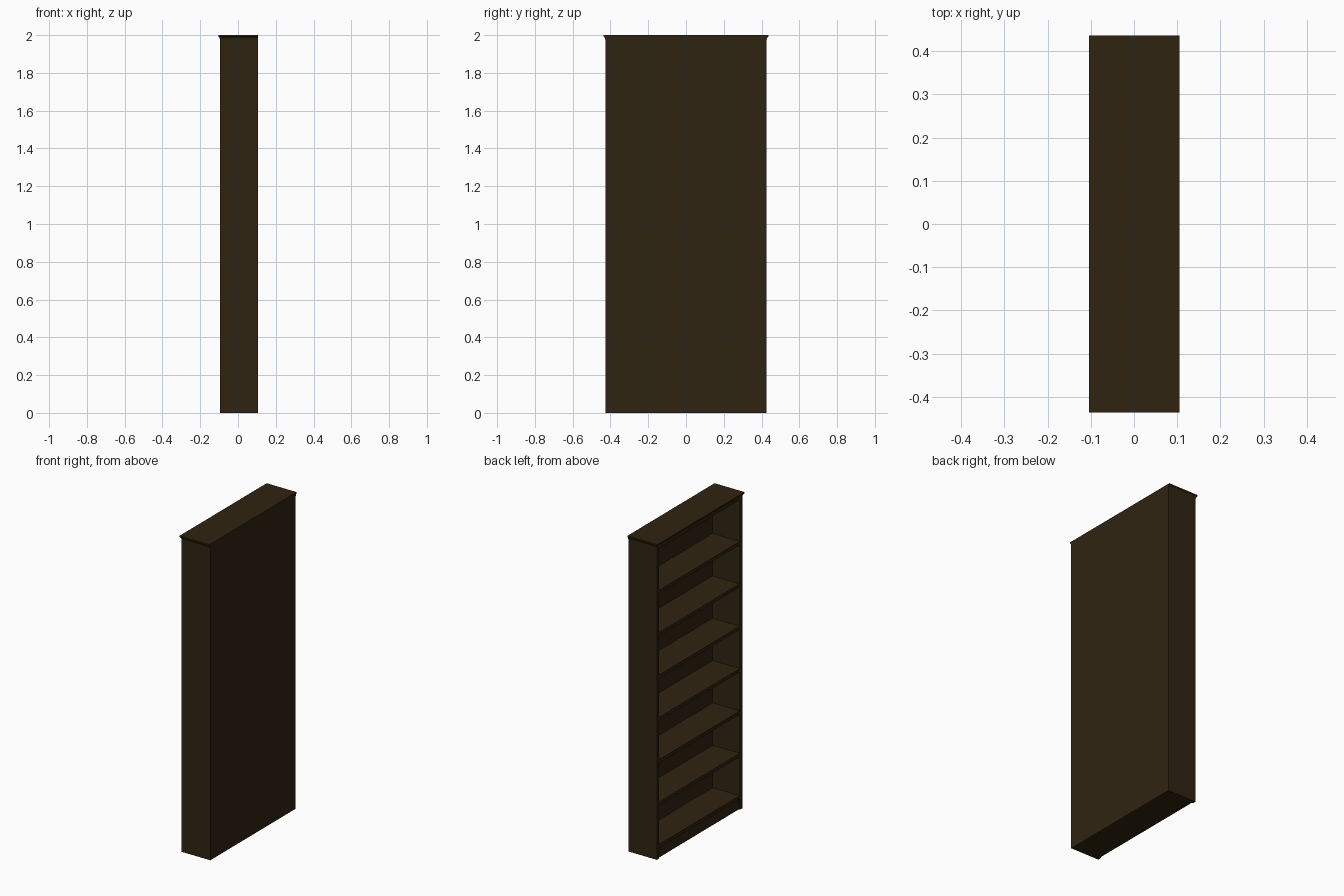
import bpy, bmesh

if "Cube" in bpy.data.objects:
    bpy.data.objects.remove(bpy.data.objects["Cube"])

wood = bpy.data.materials.new("dark_walnut")
wood.diffuse_color = (0.029, 0.0176, 0.0056, 1)
wood.use_nodes = True
wood.node_tree.nodes["Principled BSDF"].inputs["Base Color"].default_value = wood.diffuse_color

BACK, FRONT = 0.105, -0.095      # open side faces -x
HALF = 0.427                     # half width along y
T = 0.022                        # board thickness


def finish(name, bm):
    bmesh.ops.recalc_face_normals(bm, faces=bm.faces[:])
    me = bpy.data.meshes.new(name)
    bm.to_mesh(me)
    bm.free()
    me.materials.append(wood)
    ob = bpy.data.objects.new(name, me)
    bpy.context.collection.objects.link(ob)
    return ob


def board(name, x0, x1, y0, y1, z0, z1):
    bm = bmesh.new()
    bmesh.ops.create_cube(bm, size=1)
    for v in bm.verts:
        v.co.x = x1 if v.co.x > 0 else x0
        v.co.y = y1 if v.co.y > 0 else y0
        v.co.z = z1 if v.co.z > 0 else z0
    return finish(name, bm)


# side panels
for side, s in (("left", 1), ("right", -1)):
    ya, yb = sorted((s * HALF, s * (HALF - T)))
    board(side + "_side_panel", FRONT, BACK, ya, yb, 0, 1.985)

# back panel
IN = HALF - T
board("back_panel", BACK - 0.008, BACK, -IN, IN, 0, 1.985)

# evenly spaced shelves, the lowest resting on the plinth
for i in range(7):
    top = 0.088 + 0.268 * i
    board(f"shelf_{i + 1}", FRONT + 0.002, BACK - 0.008, -IN, IN, top - T, top)

# closed plinth, slightly recessed, and the header rail under the crown
board("plinth", FRONT + 0.008, BACK - 0.008, -IN, IN, 0, 0.088 - T)
board("header_rail", FRONT + 0.002, BACK - 0.008, -IN, IN, 1.96, 1.985)

# crown: flaring moulding on the front and ends, flush at the back
bm = bmesh.new()
rings = []
for out, z in ((0, 1.976), (0.002, 1.982), (0.005, 1.988), (0.0095, 1.992), (0.0095, 2.0)):
    x, y = FRONT - out, HALF + out * 0.9
    rings.append([bm.verts.new(c) for c in
                  ((x, -y, z), (BACK, -y, z), (BACK, y, z), (x, y, z))])
for a, b in zip(rings, rings[1:]):
    for k in range(4):
        n = (k + 1) % 4
        bm.faces.new((a[k], a[n], b[n], b[k]))
bm.faces.new(rings[0][::-1])
bm.faces.new(rings[-1])
finish("crown", bm)
